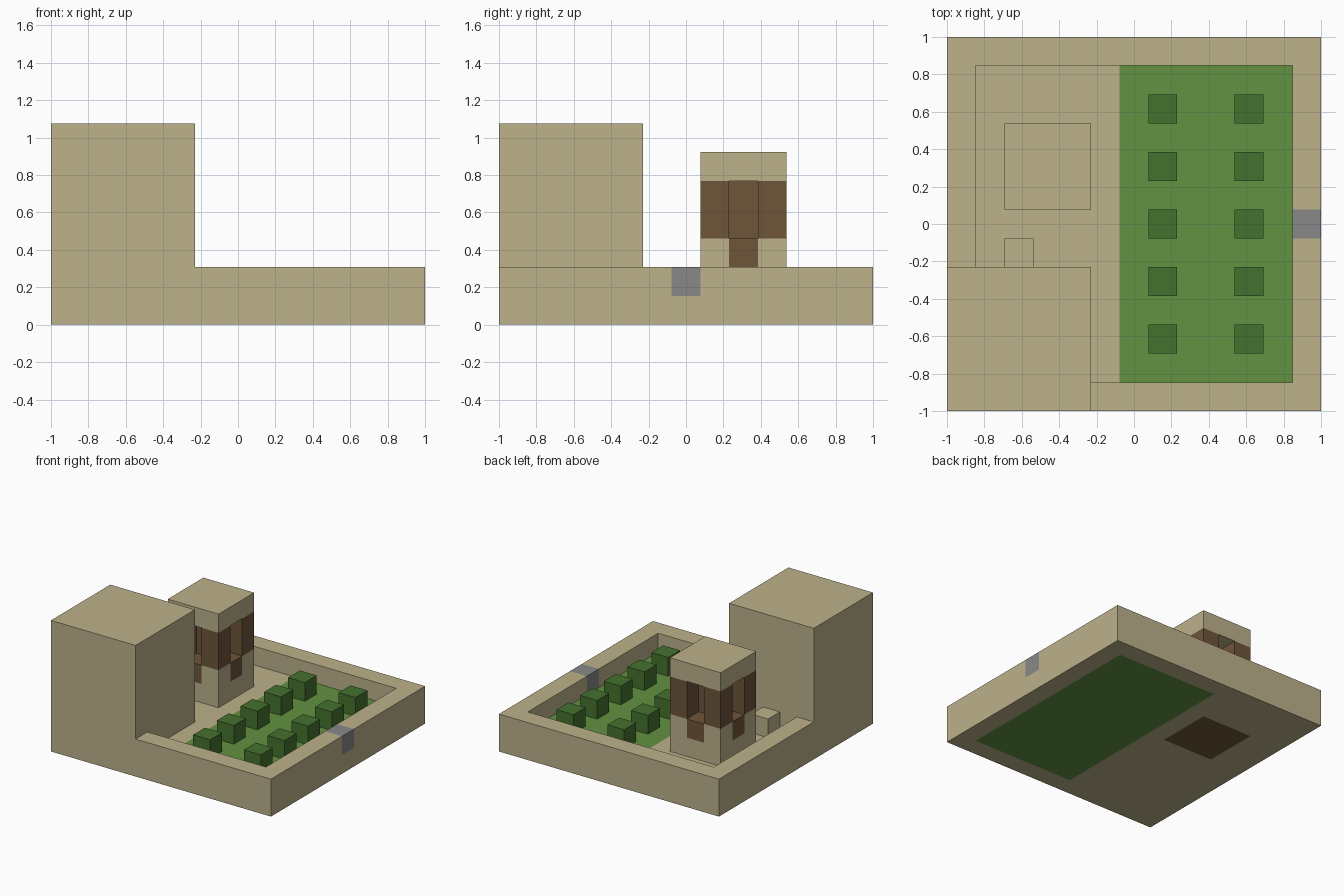
import bpy
import bmesh
from mathutils import Matrix, Vector

cube = bpy.data.objects.get("Cube")
if cube:
    bpy.data.objects.remove(cube, do_unlink=True)

U = 2 / 13  # one building block


def material(name, rgb):
    mat = bpy.data.materials.new(name)
    mat.use_nodes = True
    color = (*rgb, 1)
    mat.diffuse_color = color
    mat.node_tree.nodes["Principled BSDF"].inputs["Base Color"].default_value = color
    return mat


sand = material("sandstone", (0.51, 0.445, 0.26))
grass = material("grass", (0.122, 0.287, 0.054))
leaf = material("dark_leaf", (0.06, 0.165, 0.027))
wood = material("brown_wood", (0.156, 0.091, 0.042))
stone = material("grey_stone", (0.246, 0.246, 0.255))


def part(name, mat, *boxes):
    """Boxes are (corner, opposite corner) in blocks, from the front corner at -x."""
    bm = bmesh.new()
    for low, high in boxes:
        a, b = Vector(low), Vector(high)
        shift = Vector((-1, -1, 0)) + (a + b) / 2 * U
        bmesh.ops.create_cube(
            bm, size=1,
            matrix=Matrix.Translation(shift) @ Matrix.Diagonal((*((b - a) * U), 1)))
    mesh = bpy.data.meshes.new(name)
    bm.to_mesh(mesh)
    bm.free()
    mesh.materials.append(mat)
    obj = bpy.data.objects.new(name, mesh)
    bpy.context.collection.objects.link(obj)


# Ground: sand paving around the tower footing, and the garden bed
part("paving", sand,
     ((1, 5, 0), (6, 7, 1)), ((1, 10, 0), (6, 12, 1)),
     ((1, 7, 0), (2, 10, 1)), ((5, 7, 0), (6, 10, 1)),
     ((5, 1, 0), (6, 5, 1)))
part("tower_footing", wood, ((2, 7, 0), (5, 10, 1)))
part("garden_bed", grass, ((6, 1, 0), (12, 12, 1)))

# Enclosing walls with a stone gate
part("left_wall", sand,
     ((12, 0, 0), (13, 12, 1)),
     ((12, 0, 1), (13, 6, 2)), ((12, 7, 1), (13, 12, 2)))
part("right_wall", sand, ((0, 5, 0), (1, 13, 2)))
part("back_wall", sand, ((1, 12, 0), (13, 13, 2)))
part("front_wall", sand, ((5, 0, 0), (12, 1, 2)))
part("gate", stone, ((12, 6, 1), (13, 7, 2)))

# Corner house and its step
part("corner_house", sand, ((0, 0, 0), (5, 5, 7)))
part("house_step", sand, ((2, 5, 1), (3, 6, 2)))

# Tower: sand base and cap, wooden storey with a recess on each side
corners = [(x, y) for x in (2, 4) for y in (7, 9)]
sides = [(2, 8), (4, 8), (3, 7), (3, 9)]
part("tower_base", sand, ((2, 7, 1), (5, 10, 2)),
     *[((x, y, 2), (x + 1, y + 1, 3)) for x, y in corners])
part("tower_sills", wood,
     *[((x, y, 2), (x + 1, y + 1, 3)) for x, y in sides])
part("tower_posts", wood,
     *[((x, y, 3), (x + 1, y + 1, 5)) for x, y in corners])
part("tower_core", wood, ((3, 8, 2), (4, 9, 5)))
part("tower_cap", sand, ((2, 7, 5), (5, 10, 6)))

# Two rows of bushes
for row, x in enumerate((7, 10)):
    for i in range(5):
        y = 2 + 2 * i
        part(f"bush_{row + 1}_{i + 1}", leaf, ((x, y, 1), (x + 1, y + 1, 2)))
